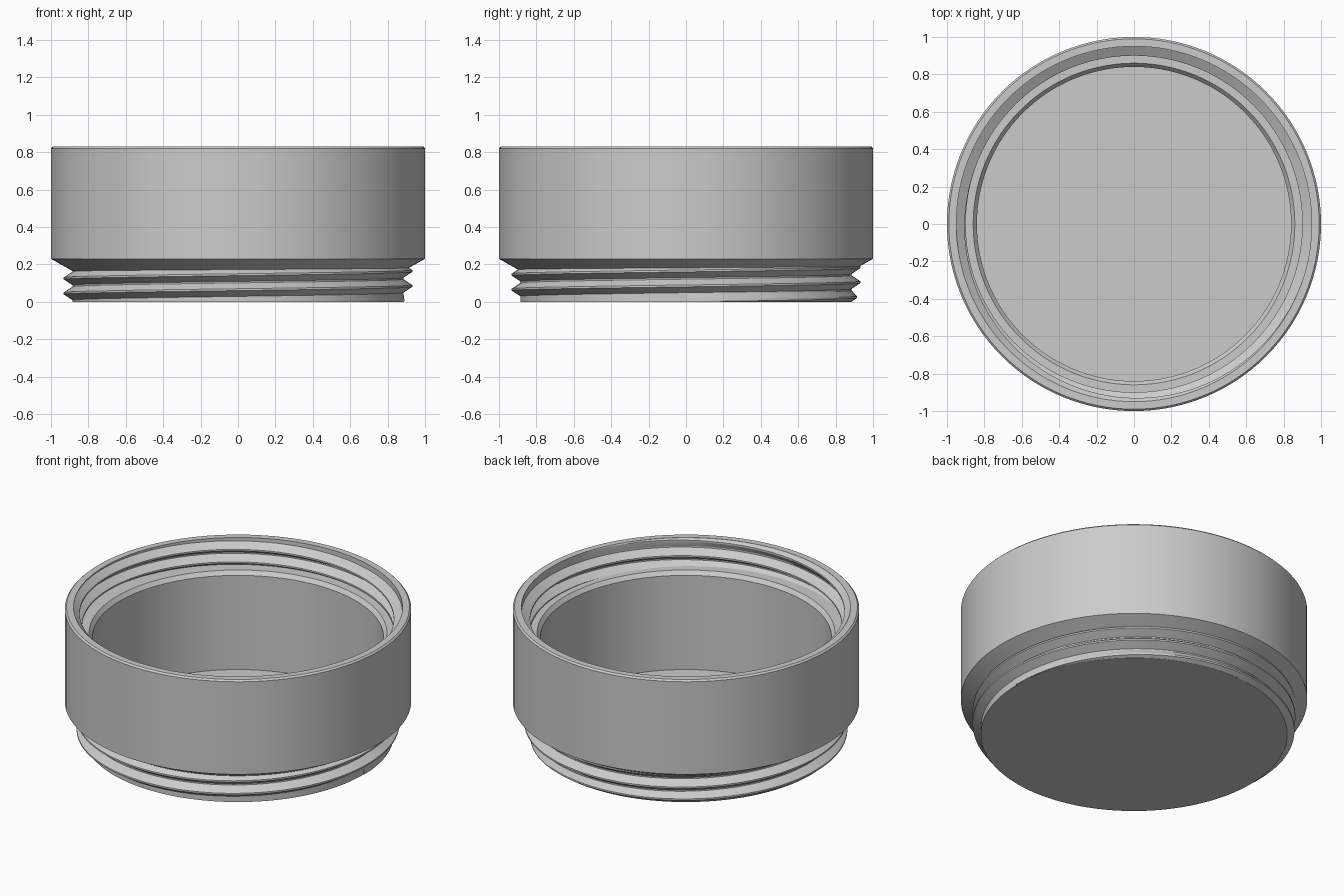
import bpy, math
from mathutils import Vector

SEGMENTS = 128
PITCH = 0.08

cube = bpy.data.objects.get("Cube")
if cube:
    bpy.data.objects.remove(cube, do_unlink=True)

grey = bpy.data.materials.new("light_grey")
grey.use_nodes = True
grey.diffuse_color = (0.6, 0.6, 0.6, 1)
grey.node_tree.nodes["Principled BSDF"].inputs["Base Color"].default_value = (0.6, 0.6, 0.6, 1)


def ring_point(radius, z, angle):
    return Vector((radius * math.cos(angle), radius * math.sin(angle), z))


def add_object(name, verts, faces):
    mesh = bpy.data.meshes.new(name)
    mesh.from_pydata(verts, [], faces)
    mesh.materials.append(grey)
    obj = bpy.data.objects.new(name, mesh)
    bpy.context.collection.objects.link(obj)
    bpy.context.view_layer.objects.active = obj
    obj.select_set(True)
    # Consistent outward normals and crisp machined edges
    bpy.ops.object.mode_set(mode='EDIT')
    bpy.ops.mesh.select_all(action='SELECT')
    bpy.ops.mesh.normals_make_consistent(inside=False)
    bpy.ops.object.mode_set(mode='OBJECT')
    bpy.ops.object.shade_smooth_by_angle(angle=math.radians(20))
    obj.select_set(False)
    return obj


def lathe(name, profile):
    """Revolve a (radius, z) profile and cap both ends with a flat disc."""
    n = len(profile)
    verts = [ring_point(r, z, math.tau * s / SEGMENTS)
             for s in range(SEGMENTS) for r, z in profile]
    faces = []
    for s in range(SEGMENTS):
        a, b = s * n, (s + 1) % SEGMENTS * n
        faces += [(a + i, b + i, b + i + 1, a + i + 1) for i in range(n - 1)]
    faces += [[s * n + i for s in range(SEGMENTS)] for i in (0, n - 1)]
    return add_object(name, verts, faces)


def thread(name, root, crest, mid_z, start, end, fade, z_low, z_high):
    """Sweep a V ridge along a right-handed helix; turns count from +x.
    The ridge grows from the fade's first turn to full height at its second."""
    steps = round((end - start) * SEGMENTS)
    buried = root - math.copysign(0.01, crest - root)
    verts, faces = [], []
    for s in range(steps + 1):
        turn = start + s / SEGMENTS
        grow = min(1, max(0, (turn - fade[0]) / (fade[1] - fade[0])))
        top = root + (crest - root) * grow
        section = [(buried, -0.036), (root, -0.036), (top, -0.005),
                   (top, 0.005), (root, 0.036), (buried, 0.036)]
        for r, dz in section:
            z = min(z_high, max(z_low, mid_z + PITCH * turn + dz))
            verts.append(ring_point(r, z, math.tau * turn))
    n = 6
    for s in range(steps):
        a, b = s * n, (s + 1) * n
        faces += [(a + i, b + i, b + (i + 1) % n, a + (i + 1) % n) for i in range(n)]
    faces += [list(range(n)), list(range(steps * n, steps * n + n))]
    return add_object(name, verts, faces)


# Cup: threaded neck, shoulder, outer wall, rim, threaded socket, ledge, floor
lathe("container_body", [
    (0.885, 0.0), (0.885, 0.165), (1.0, 0.23), (1.0, 0.82), (0.99, 0.83),
    (0.95, 0.83), (0.95, 0.665), (0.86, 0.665), (0.84, 0.64), (0.84, 0.04),
])

# Male thread around the base, fading in at the bottom
thread("outer_thread", 0.885, 0.932, 0.085, -1.0, 1.6, (-1.05, -0.55), 0.001, 0.25)

# Female thread inside the mouth, fading out below the rim
thread("inner_thread", 0.95, 0.90, 0.745, -1.4, 0.95, (0.95, 0.45), 0.59, 0.829)
